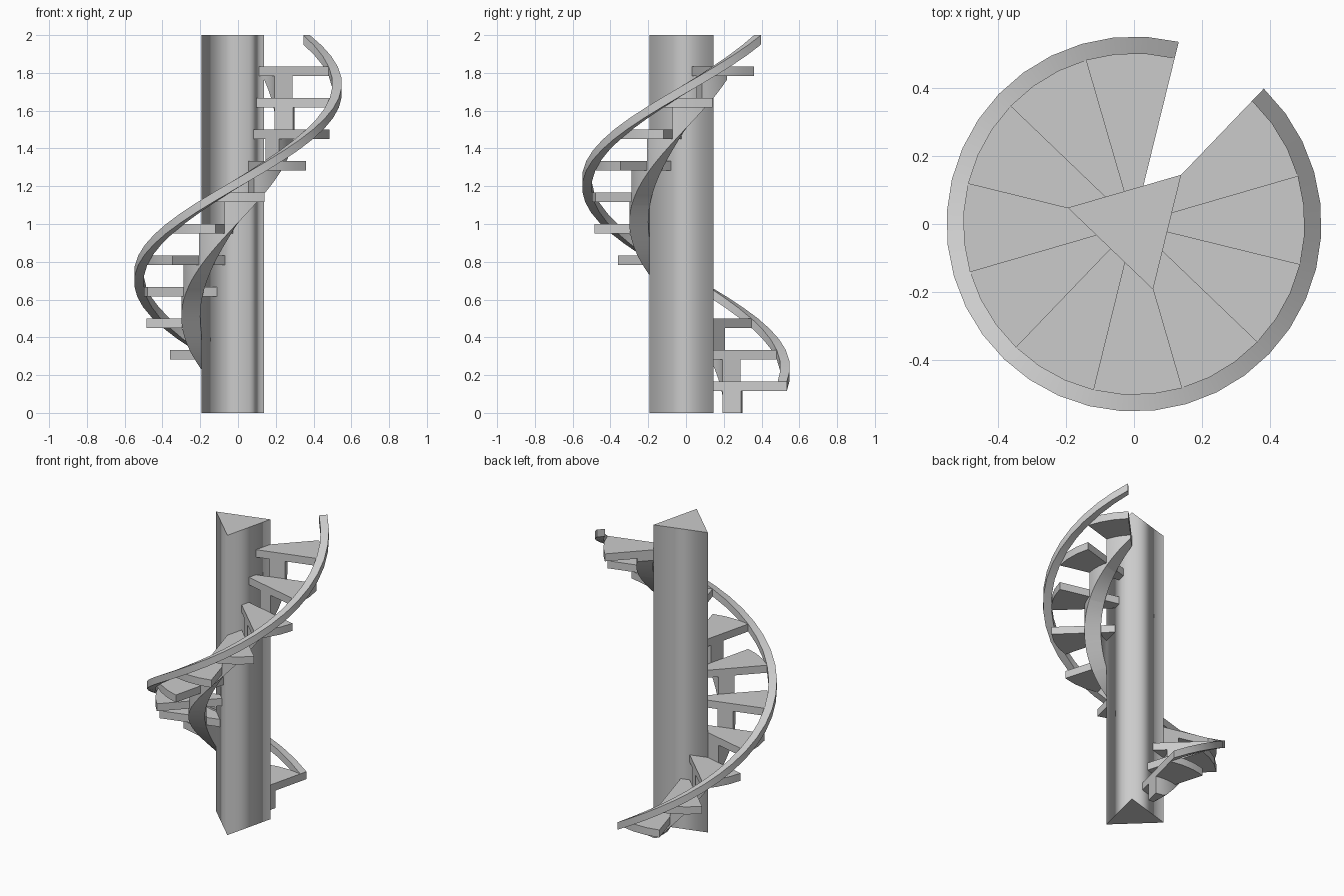
import bpy
import bmesh
from math import radians, cos, sin

cube = bpy.data.objects.get("Cube")
if cube:
    bpy.data.objects.remove(cube, do_unlink=True)

STEPS = 11
RISE = 1 / 6            # height of one step
TURN = 30               # degrees per step
START = 76.2            # angle of the first riser
THICK = 0.05            # tread and rail thickness

grey = bpy.data.materials.new("plain_grey")
grey.use_nodes = True
grey.diffuse_color = (0.6, 0.6, 0.6, 1)
grey.node_tree.nodes["Principled BSDF"].inputs["Base Color"].default_value = (0.6, 0.6, 0.6, 1)


def finish(name, bm):
    bmesh.ops.recalc_face_normals(bm, faces=bm.faces)
    mesh = bpy.data.meshes.new(name)
    bm.to_mesh(mesh)
    bm.free()
    mesh.materials.append(grey)
    obj = bpy.data.objects.new(name, mesh)
    bpy.context.collection.objects.link(obj)
    return obj


def smooth(obj):
    bpy.ops.object.select_all(action='DESELECT')
    obj.select_set(True)
    bpy.context.view_layer.objects.active = obj
    bpy.ops.object.shade_smooth_by_angle(angle=radians(30))


def add_sweep(bm, inner, outer, first, last, bottom, top, stride=10):
    """Curved bar between two radii; bottom and top give z for an angle."""
    count = round((last - first) / stride)
    rings = []
    for i in range(count + 1):
        a = first + (last - first) * i / count
        c, s = cos(radians(a)), sin(radians(a))
        corners = ((inner, bottom(a)), (outer, bottom(a)), (outer, top(a)), (inner, top(a)))
        rings.append([bm.verts.new((r * c, r * s, z)) for r, z in corners])
    for p, q in zip(rings, rings[1:]):
        for k in range(4):
            n = (k + 1) % 4
            bm.faces.new((p[k], p[n], q[n], q[k]))
    bm.faces.new(rings[0])
    bm.faces.new(rings[-1])


def slope(a):
    """Height of the stair's helix line at an angle."""
    return (a - START) / TURN * RISE


# Three-sided centre column, smooth around its sides
bm = bmesh.new()
angles = [radians(START - TURN + 120 * i) for i in range(3)]
low = [bm.verts.new((0.2 * cos(a), 0.2 * sin(a), 0)) for a in angles]
high = [bm.verts.new((v.co.x, v.co.y, 2)) for v in low]
caps = [bm.faces.new(low), bm.faces.new(high)]
for i in range(3):
    j = (i + 1) % 3
    bm.faces.new((low[i], low[j], high[j], high[i])).smooth = True
for cap in caps:
    for edge in cap.edges:
        edge.smooth = False
finish("centre_column", bm)

# Wedge treads and the stepped stringer blocks that carry them
stringer = bmesh.new()
for i in range(STEPS):
    first, last = START + TURN * i, START + TURN * (i + 1)
    top = RISE * (i + 1)
    under = top - THICK
    bm = bmesh.new()
    add_sweep(bm, 0.08, 0.5, first, last, lambda a: under, lambda a: top)
    smooth(finish(f"tread_{i + 1}", bm))
    add_sweep(stringer, 0.2, 0.3, first, last,
              lambda a: max(0, slope(a) - 0.07), lambda a: under, 5)
smooth(finish("stepped_stringer", stringer))

# Outer helical rail
bm = bmesh.new()
add_sweep(bm, 0.5, 0.55, START, START + TURN * STEPS,
          lambda a: slope(a) + RISE - THICK, lambda a: slope(a) + RISE)
smooth(finish("outer_rail", bm))
